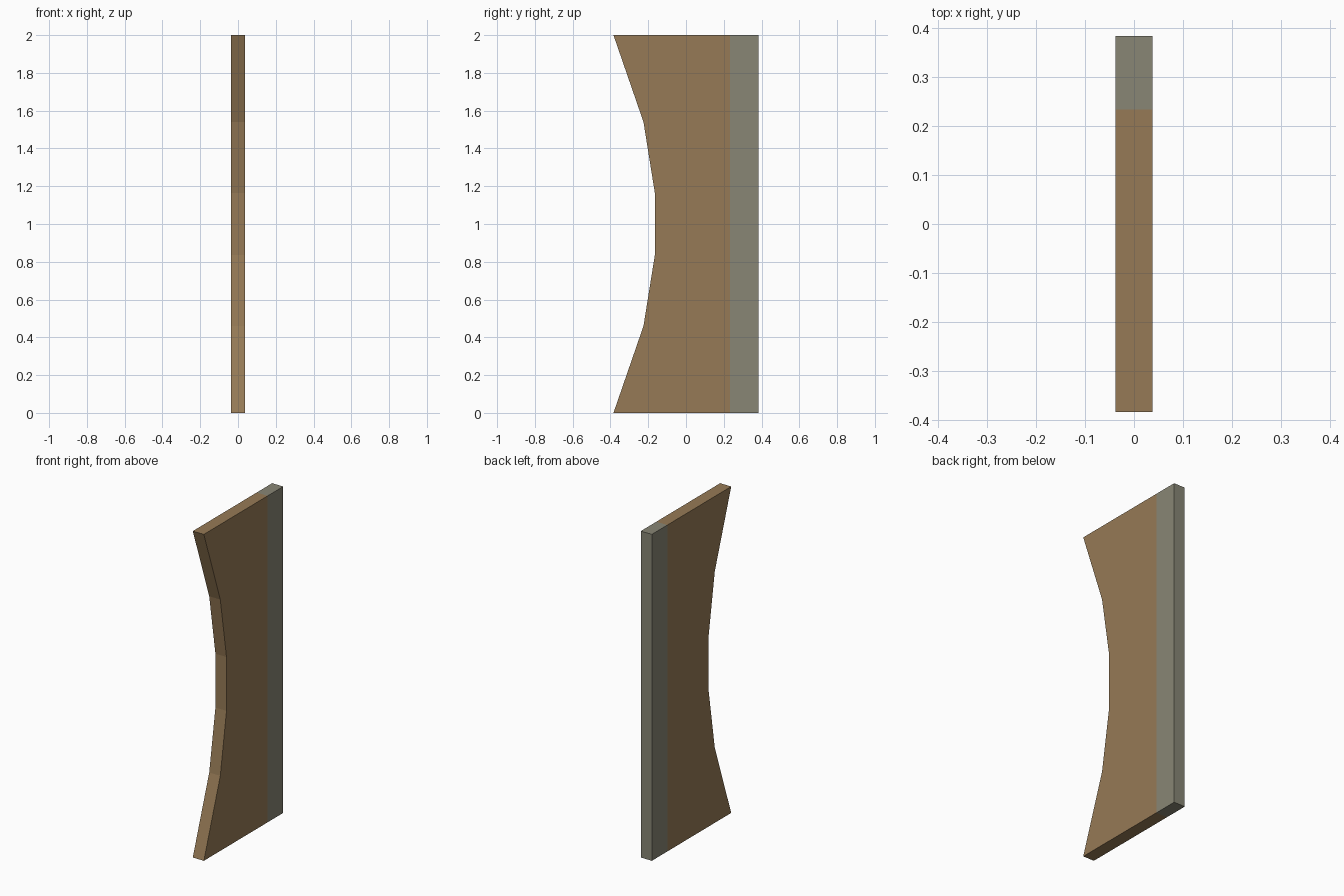
import bpy, bmesh

if "Cube" in bpy.data.objects:
    bpy.data.objects.remove(bpy.data.objects["Cube"])

HALF_WIDTH = 0.0375
BACK, SEAM = 0.384, 0.234


def material(name, rgb):
    m = bpy.data.materials.new(name)
    m.diffuse_color = (*rgb, 1)
    m.use_nodes = True
    m.node_tree.nodes["Principled BSDF"].inputs["Base Color"].default_value = m.diffuse_color
    return m


# Upper half of the concave front edge (y, z above mid-height), mirrored below
half_curve = [(-0.384, 1.0), (-0.225, 0.54), (-0.165, 0.165)]
curve = half_curve + [(y, -z) for y, z in reversed(half_curve)]
profile = [(y, z + 1.0) for y, z in curve] + [(BACK, 0.0), (BACK, 2.0)]

# Extrude the side profile across the thickness
bm = bmesh.new()
face = bm.faces.new([bm.verts.new((-HALF_WIDTH, y, z)) for y, z in profile])
ext = bmesh.ops.extrude_face_region(bm, geom=[face])
bmesh.ops.translate(bm, vec=(2 * HALF_WIDTH, 0, 0),
                    verts=[v for v in ext["geom"] if isinstance(v, bmesh.types.BMVert)])

# Cut the seam between wooden panel and grey back strip
bmesh.ops.bisect_plane(bm, geom=bm.verts[:] + bm.edges[:] + bm.faces[:],
                       plane_co=(0, SEAM, 0), plane_no=(0, 1, 0))
bmesh.ops.recalc_face_normals(bm, faces=bm.faces[:])
for f in bm.faces:
    f.material_index = 1 if f.calc_center_median().y > SEAM else 0

mesh = bpy.data.meshes.new("curved_panel")
bm.to_mesh(mesh)
bm.free()
mesh.materials.append(material("brown wood", (0.305, 0.195, 0.093)))
mesh.materials.append(material("grey strip", (0.246, 0.238, 0.178)))
bpy.context.collection.objects.link(bpy.data.objects.new("curved_panel", mesh))
